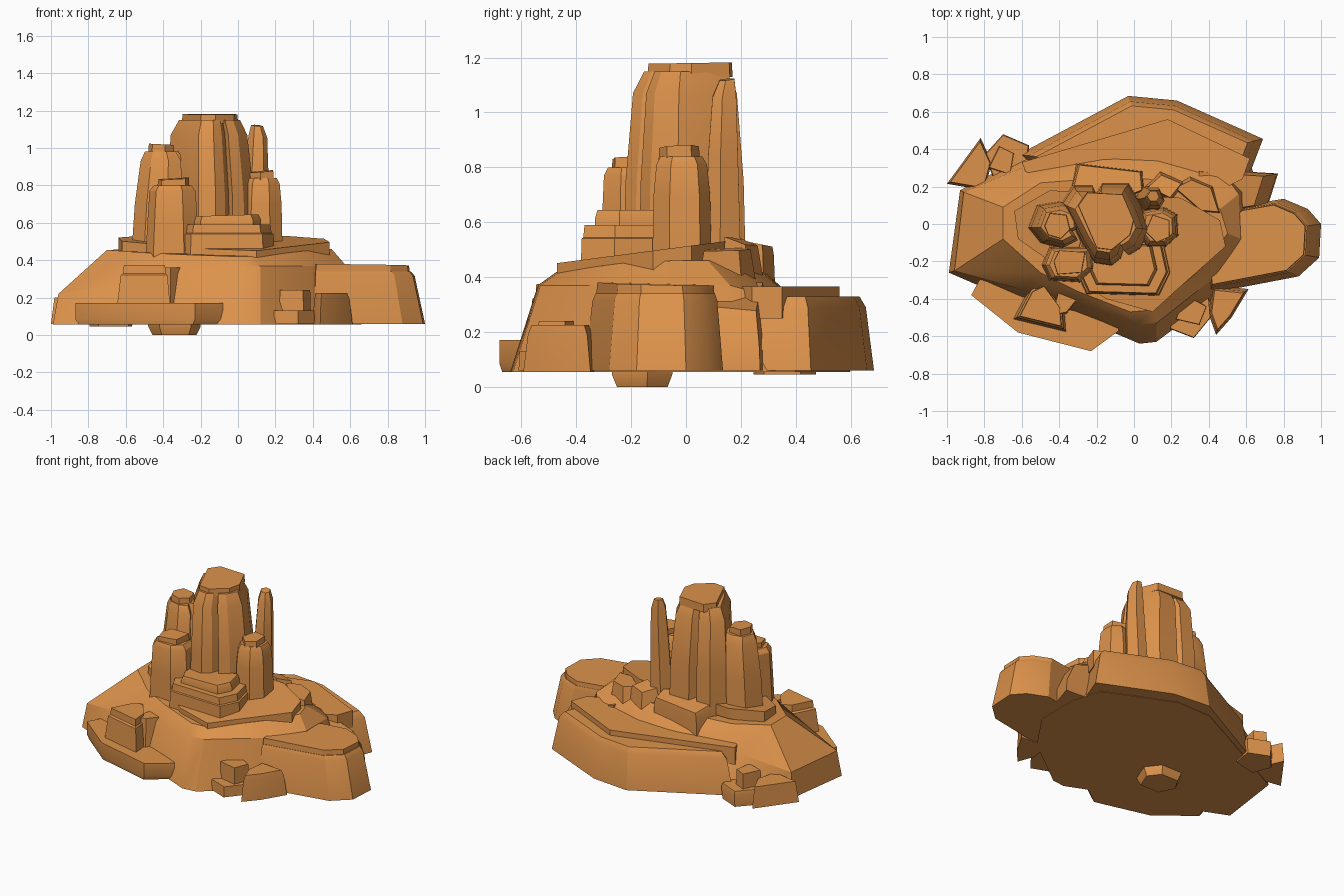
import bpy, bmesh, math

rock_mat = bpy.data.materials.new("orange sandstone")
rock_mat.diffuse_color = (0.72, 0.288, 0.07, 1)


def loft(name, rings):
    """Skin a stack of equal-length 3D rings and cap both ends."""
    bm = bmesh.new()
    vr = [[bm.verts.new(p) for p in r] for r in rings]
    n = len(rings[0])
    for a, b in zip(vr, vr[1:]):
        for i in range(n):
            j = (i + 1) % n
            bm.faces.new((a[i], a[j], b[j], b[i]))
    bm.faces.new(vr[0][::-1])
    bm.faces.new(vr[-1])
    bmesh.ops.recalc_face_normals(bm, faces=bm.faces)
    me = bpy.data.meshes.new(name)
    bm.to_mesh(me)
    bm.free()
    me.materials.append(rock_mat)
    ob = bpy.data.objects.new(name, me)
    bpy.context.collection.objects.link(ob)
    bpy.ops.object.select_all(action='DESELECT')
    ob.select_set(True)
    bpy.context.view_layer.objects.active = ob
    bpy.ops.object.shade_smooth_by_angle(angle=math.radians(28))
    return ob


def rock(name, outline, levels, tilt=(0, 0)):
    """Outline scaled per level (z, scale, dx, dy); upper levels tilt."""
    n = len(outline)
    cx = sum(p[0] for p in outline) / n
    cy = sum(p[1] for p in outline) / n
    rings = []
    for k, lv in enumerate(levels):
        z, s, dx, dy = (tuple(lv) + (0, 0))[:4]
        t = tilt if k else (0, 0)
        rings.append([(cx + (x - cx) * s + dx, cy + (y - cy) * s + dy,
                       z + t[0] * (x - cx) * s + t[1] * (y - cy) * s) for x, y in outline])
    return loft(name, rings)


# Main mound: foot, shoulder and top outline
foot = [(-.99, -.26), (-.62, -.42), (-.3, -.5), (.03, -.64), (.12, -.63), (.48, -.36), (.66, -.1),
        (.66, .2), (.6, .4), (.15, .6), (-.1, .6), (-.62, .34), (-.93, .18)]
shoulder = [(-.96, -.25, .22), (-.6, -.35, .28), (-.33, -.42, .33), (.01, -.54, .37), (.12, -.53, .37),
            (.45, -.27, .37), (.57, -.08, .38), (.56, .16, .37), (.48, .27, .34), (.14, .36, .345),
            (-.1, .37, .345), (-.6, .3, .32), (-.91, .17, .22)]
brow = [(-.7, -.08, .455), (-.5, -.26, .44), (-.3, -.36, .43), (-.02, -.47, .42), (.1, -.46, .42),
        (.36, -.24, .45), (.5, -.05, .46), (.46, .08, .46), (.32, .18, .46), (.08, .24, .45),
        (-.1, .25, .45), (-.5, .22, .46), (-.7, .09, .455)]
loft("mound", [[(x, y, .055) for x, y in foot], shoulder, brow])

# Tilted cap plate over the mound
plate = [(-.15, -.4), (.1, -.47), (.22, -.36), (.49, -.12), (.46, .02), (.25, .14), (-.45, .18),
         (-.64, .07), (-.62, -.08), (-.42, -.22)]
loft("mound_plate", [[(x, y, z0 + .13 * y) for x, y in plate] for z0 in (.44, .512)])

# Back shelf with raised rim
shelf = [(-.62, .37), (-.03, .685), (.23, .66), (.69, .455), (.6, .22), (.2, .1), (-.4, .15)]
rock("back_shelf", shelf, [(.06, 1), (.29, .92, 0, -.005), (.33, .86, 0, -.01)])
rim = [(-.6, .33), (-.58, .28), (-.37, .2), (.3, .1), (.58, .24), (.62, .35), (.18, .56)]
rock("back_shelf_rim", rim, [(.25, 1), (.365, 1)])

# Right lobe and the wedge behind it
lobe = [(1, 0), (.99, -.18), (.88, -.28), (.41, -.37), (.38, -.1), (.6, .1), (.8, .135), (.93, .08)]
rock("right_lobe", lobe, [(.06, 1), (.315, .9, -.03), (.34, .86, -.04)])
rock("right_lobe_cap", lobe, [(.31, .86, -.045, 0), (.373, .84, -.045, 0)], (-.01, -.02))
rock("right_wedge", [(.77, .27), (.71, .08), (.35, .02), (.35, .3), (.6, .28)],
     [(.06, 1), (.2, .97), (.33, .82, -.04)], (-.3, 0))

# Low slab at front left
rock("front_left_slab", [(-.87, -.38), (-.62, -.58), (-.23, -.68), (-.08, -.57), (-.15, -.4), (-.8, -.25)],
     [(.055, .95), (.085, 1), (.17, 1)])

# Columns: outlines carry narrow inward cracks
main = [(-.38, .11), (-.32, .2), (-.22, .2), (-.2, .16), (-.17, .21), (-.03, .21), (.03, .11),
        (.085, -.03), (.03, -.13), (-.03, -.165), (-.05, -.12), (-.07, -.18), (-.12, -.22),
        (-.21, -.205), (-.28, -.09)]
rock("main_tower", main, [(.42, 1.04), (.75, 1), (1.07, .88, -.01, 0), (1.15, .7, -.01, 0)])
rock("main_tower_cap", [(-.3, .1), (-.25, .17), (-.06, .16), (.0, .02), (-.02, -.06), (-.12, -.14), (-.2, -.13)],
     [(1.13, 1), (1.18, .98)], (0, .015))
rock("left_tower", [(-.565, -.02), (-.52, .1), (-.4, .12), (-.3, .08), (-.29, -.02), (-.34, -.04), (-.31, -.09),
                    (-.39, -.13), (-.5, -.1)],
     [(.45, 1.02), (.7, .98, .01), (.93, .85, .02), (.98, .65, .01)])
rock("left_tower_cap", [(-.48, -.01), (-.45, .06), (-.36, .05), (-.34, -.03), (-.39, -.08), (-.46, -.06)],
     [(.96, 1), (1.02, .95)], (-.05, 0))
rock("front_left_tower", [(-.49, -.22), (-.45, -.3), (-.29, -.31), (-.21, -.24), (-.22, -.12), (-.45, -.12)],
     [(.36, 1.05), (.6, .96), (.77, .88), (.8, .72)])
rock("front_left_tower_cap", [(-.43, -.2), (-.41, -.27), (-.28, -.26), (-.26, -.15), (-.4, -.14)],
     [(.79, 1), (.835, .97)], (.05, .05))
rock("right_tower", [(.02, -.05), (.07, -.12), (.17, -.12), (.235, -.06), (.23, .05), (.16, .09), (.04, .07)],
     [(.45, 1.03), (.7, .98), (.81, .88), (.84, .72)])
rock("right_tower_cap", [(.06, -.04), (.12, -.1), (.19, -.07), (.19, .02), (.1, .05)],
     [(.82, 1), (.875, .97)], (.08, .05))
rock("slim_back_tower", [(.01, .13), (.05, .07), (.12, .07), (.15, .12), (.12, .19), (.05, .19)],
     [(.42, 1.1, 0, .005), (.85, .9, .02, .005), (1.06, .72, .025, .01), (1.12, .45, .02, .02)], (-.1, .1))

# Stepped platform in front of the towers
step = [(-.32, -.22), (-.25, -.37), (.13, -.38), (.19, -.26), (.15, -.08), (-.28, -.08)]
rock("lower_step", step, [(.4, 1.03), (.54, 1), (.545, .96), (.59, .93)])
rock("upper_step", step, [(.56, .74, .0, .01), (.61, .74, 0, .01), (.64, .68, 0, .01)], (.03, 0))

# Blocks between the towers and against the back
rock("back_block", [(-.33, .2), (-.3, .32), (.04, .28), (.05, .18), (-.1, .12)],
     [(.36, 1.05), (.5, 1), (.53, .95)], (0, -.2))
rock("back_block_right", [(.05, .2), (.14, .28), (.28, .22), (.2, .12)], [(.36, 1.1), (.53, .75)], (-.1, -.3))
rock("right_boulder", [(.42, .2), (.3, .25), (.2, .2), (.36, .06), (.47, .05)], [(.35, 1.1), (.5, .85)], (-.05, 0))

# Loose rocks around the foot
rock("front_left_rock", [(-.65, -.51), (-.36, -.58), (-.37, -.45), (-.48, -.3), (-.56, -.34)],
     [(.1, 1.02), (.32, .86), (.33, .78), (.375, .76)])
rock("front_left_chip", [(-.45, -.5), (-.36, -.48), (-.27, -.37), (-.4, -.32)], [(.15, 1), (.36, .85)])
rock("front_right_rock_low", [(.19, -.56), (.32, -.61), (.41, -.5), (.4, -.38), (.24, -.4)],
     [(.06, 1), (.13, .97)])
rock("front_right_rock_block", [(.22, -.51), (.35, -.54), (.39, -.44), (.28, -.38)], [(.1, 1), (.24, .95)])
rock("front_right_rock_tall", [(.4, -.48), (.44, -.59), (.52, -.5), (.61, -.35), (.42, -.33)],
     [(.055, 1.02), (.19, .9), (.225, .8)])
rock("back_left_rock_tall", [(-1, .215), (-.82, .46), (-.76, .33), (-.8, .18)],
     [(.06, 1), (.2, .88)])
rock("back_left_rock_low", [(-.8, .37), (-.7, .48), (-.56, .42), (-.58, .28), (-.75, .24)],
     [(.045, .95), (.13, 1), (.15, .95)])
rock("back_left_rock_block", [(-.78, .3), (-.72, .42), (-.64, .38), (-.66, .26)], [(.1, 1), (.25, .92)])

# Keel stone under the base
rock("keel_stone", [(-.48, -.15), (-.42, -.27), (-.25, -.27), (-.2, -.14), (-.27, -.05), (-.42, -.05)],
     [(0, .84), (.045, 1), (.07, 1)])
